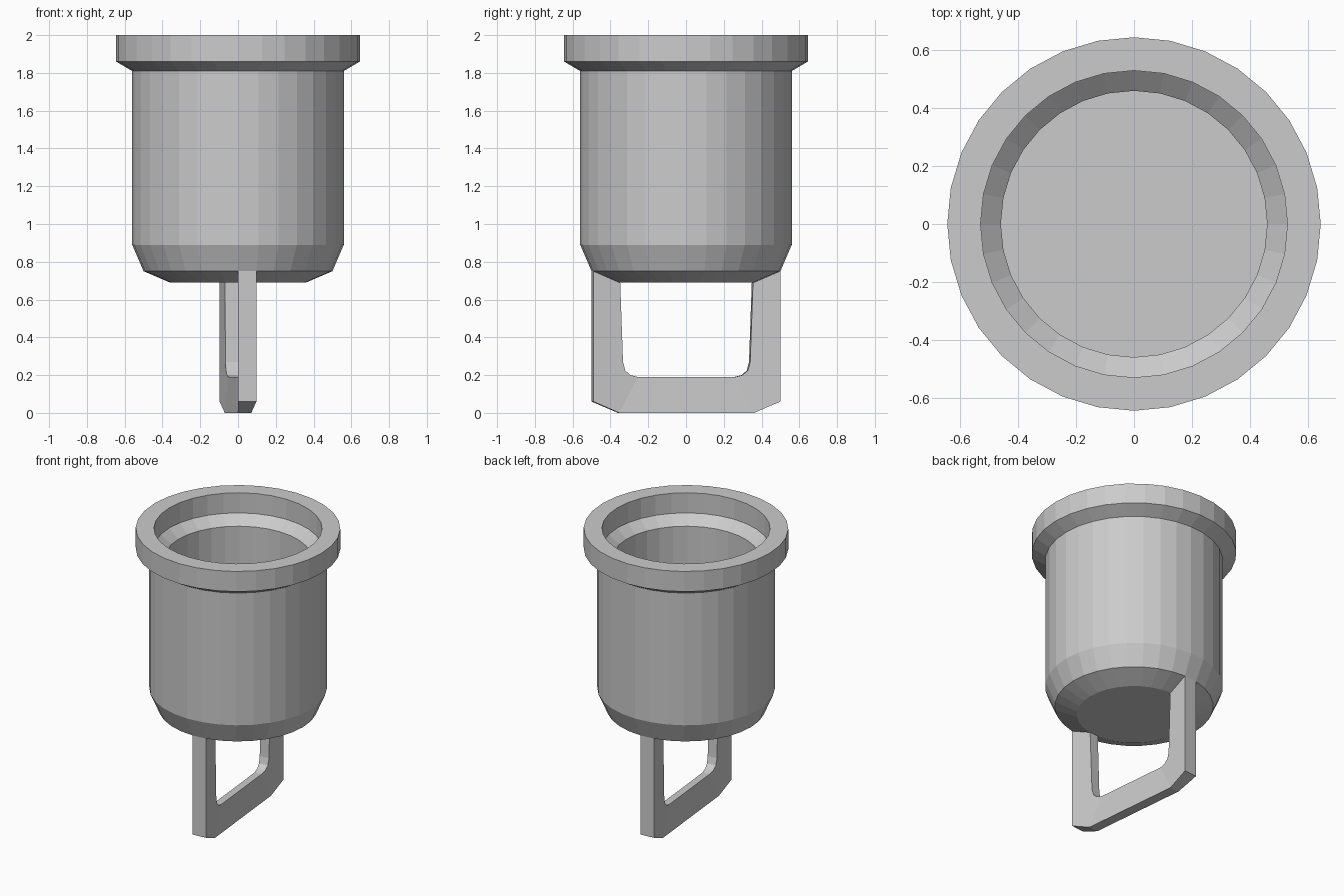
import bpy, bmesh, math
from mathutils import Matrix, Vector

if "Cube" in bpy.data.objects:
    bpy.data.objects.remove(bpy.data.objects["Cube"])

SEGMENTS = 32
STEP = 2 * math.pi / SEGMENTS


def finish(bm, name):
    bmesh.ops.recalc_face_normals(bm, faces=bm.faces)
    mesh = bpy.data.meshes.new(name)
    bm.to_mesh(mesh)
    bm.free()
    obj = bpy.data.objects.new(name, mesh)
    bpy.context.collection.objects.link(obj)
    return obj


def lathe(name, profile):
    """Revolve (radius, z) points, capping both ends with flat discs."""
    bm = bmesh.new()
    rings = [[bm.verts.new((r * math.cos(i * STEP), r * math.sin(i * STEP), z))
              for i in range(SEGMENTS)] for r, z in profile]
    for a, b in zip(rings, rings[1:]):
        for i in range(SEGMENTS):
            j = (i + 1) % SEGMENTS
            bm.faces.new((a[i], a[j], b[j], b[i]))
    bm.faces.new(rings[0])
    bm.faces.new(rings[-1])
    return finish(bm, name)


# Hollow cup with flared rim: underside, outer wall, rim, stepped bore, floor
lathe("cup", [(0.36, 0.69), (0.50, 0.75), (0.56, 0.89), (0.56, 1.81),
              (0.645, 1.86), (0.645, 2.0), (0.53, 2.0), (0.53, 1.86),
              (0.46, 1.80), (0.46, 0.80)])

# Hanging loop: each leg is one wedge of the cup, the two legs opposite each other
outer = [(0.50, 0.75), (0.50, 0.06), (0.36, 0.0)]
inner = [(0.355, 0.69), (0.34, 0.27), (0.328, 0.225), (0.30, 0.20), (0.26, 0.19)]
bm = bmesh.new()


def edge_pair(r, z, side):
    p = Vector((0, side * r, z))
    return bm.verts.new(p), bm.verts.new(Matrix.Rotation(STEP, 3, 'Z') @ p)


legs = []
for side in (-1, 1):
    out = [edge_pair(r, z, side) for r, z in outer]
    inn = [edge_pair(r, z, side) for r, z in inner]
    # Outer and inner surfaces of the leg
    for row in (out, inn):
        for p, q in zip(row, row[1:]):
            bm.faces.new((p[0], p[1], q[1], q[0]))
    # Flat sides of the leg and its rounded corner
    for k in (0, 1):
        bm.faces.new([v[k] for v in (out[0], out[1], inn[1], inn[0])])
        bm.faces.new([v[k] for v in (out[1], out[2], *inn[:0:-1])])
    legs.append((out[-1], inn[-1]))

# Bottom bar joining the legs
(fo, fi), (bo, bi) = legs
for k in (0, 1):
    bm.faces.new((fo[k], bo[1 - k], bi[1 - k], fi[k]))
for f, b in ((fo, bo), (fi, bi)):
    bm.faces.new((f[0], f[1], b[0], b[1]))
finish(bm, "hanging_loop")
